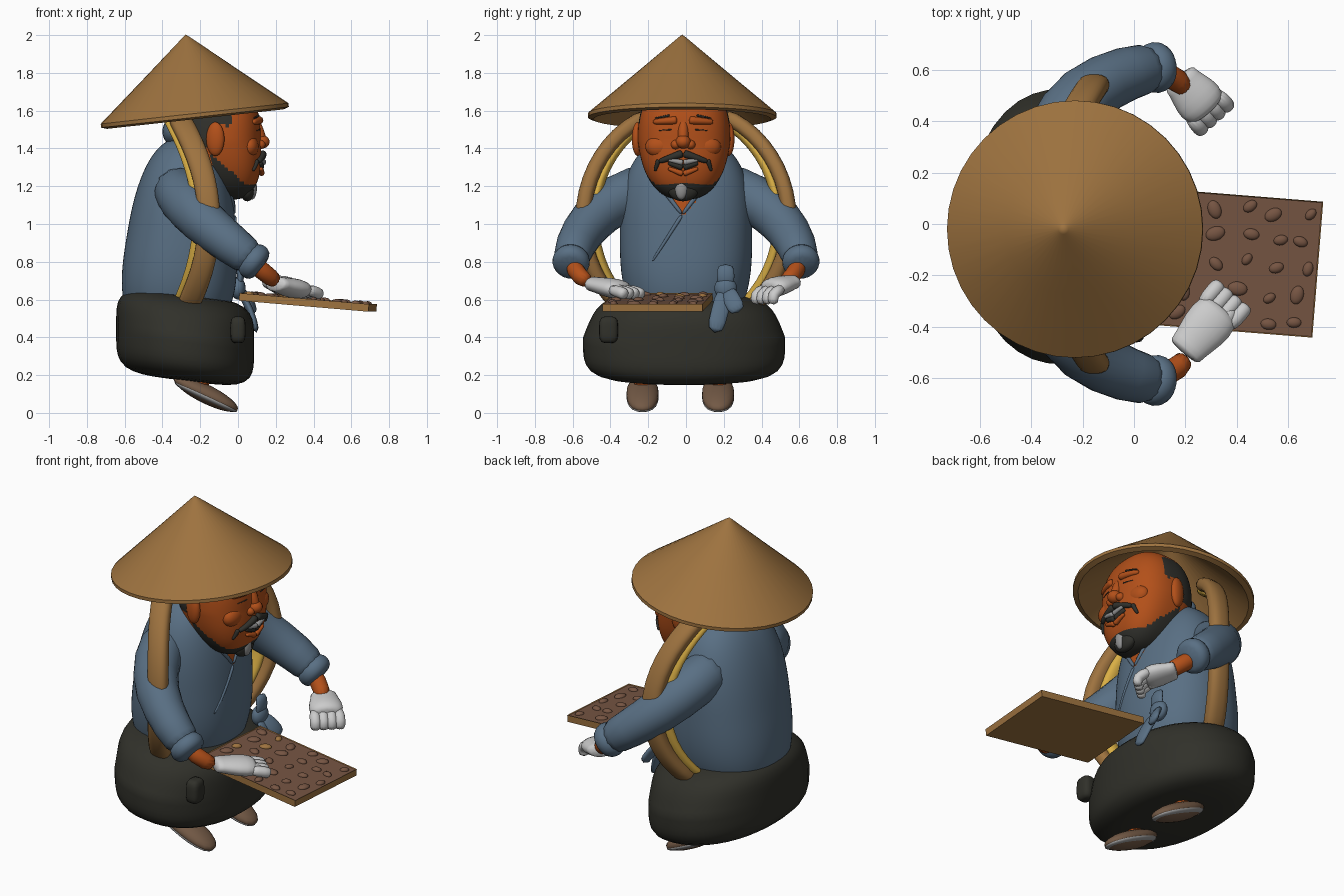
import bpy, bmesh, math, random
from math import cos, sin, pi
from mathutils import Vector, Matrix
from mathutils.bvhtree import BVHTree

random.seed(4)
if "Cube" in bpy.data.objects:
    bpy.data.objects.remove(bpy.data.objects["Cube"])
forward, up = Vector((1, 0, 0)), Vector((0, 0, 1))


def colour(name, red, green, blue):
    material = bpy.data.materials.new(name)
    material.use_nodes = True
    material.diffuse_color = (red, green, blue, 1)
    shader = material.node_tree.nodes["Principled BSDF"]
    shader.inputs["Base Color"].default_value = material.diffuse_color
    shader.inputs["Roughness"].default_value = 0.8
    return material


straw = colour("straw brown", 0.34, 0.17, 0.05)
skin = colour("tanned skin", 0.45, 0.08, 0.01)
cloth = colour("blue cloth", 0.1, 0.16, 0.23)
dark = colour("dark trousers", 0.03, 0.03, 0.023)
white = colour("glove white", 0.6, 0.6, 0.6)
yellow = colour("yellow rope", 0.7, 0.43, 0.06)
soil = colour("tray brown", 0.18, 0.09, 0.055)
leather = colour("shoe leather", 0.17, 0.1, 0.06)
grey = colour("pale grey", 0.3, 0.3, 0.3)
hair = colour("black hair", 0.03, 0.03, 0.025)


def finish(name, bm, *materials):
    bmesh.ops.recalc_face_normals(bm, faces=bm.faces)
    mesh = bpy.data.meshes.new(name)
    bm.to_mesh(mesh)
    bm.free()
    mesh.shade_smooth()
    for material in materials:
        mesh.materials.append(material)
    part = bpy.data.objects.new(name, mesh)
    bpy.context.collection.objects.link(part)
    return part


def body(name, material, centre, size, plan=2, rise=2, shape=None, detail=1, turn=0):
    """Sphere squared off in plan and in height, then reshaped in unit space."""
    bm = bmesh.new()
    bmesh.ops.create_uvsphere(bm, u_segments=20 * detail, v_segments=14 * detail, radius=1)
    for vert in bm.verts:
        x, y, z = (abs(c) for c in vert.co)
        vert.co /= ((x ** plan + y ** plan) ** (rise / plan) + z ** rise) ** (1 / rise)
        if shape:
            vert.co = shape(*vert.co)
    bm.transform(Matrix.Translation(centre) @ Matrix.Rotation(turn, 4, "Z") @ Matrix.Diagonal((*size, 1)))
    return finish(name, bm, material)


def tube(name, material, path, radii, flat=1, ref=up, sides=12, power=2):
    """Rings along a path; flat scales the radius across the ref direction."""
    bm, rings = bmesh.new(), []
    path = [Vector(point) for point in path]
    for i, point in enumerate(path):
        along = (path[min(i + 1, len(path) - 1)] - path[max(i - 1, 0)]).normalized()
        side = (ref - along * ref.dot(along)).normalized()
        across = along.cross(side) * flat
        radius = radii[i] if isinstance(radii, list) else radii
        ring = []
        for k in range(sides):
            c, s = cos(2 * pi * k / sides), sin(2 * pi * k / sides)
            stretch = radius / (abs(c) ** power + abs(s) ** power) ** (1 / power)
            ring.append(bm.verts.new(point + (side * c + across * s) * stretch))
        rings.append(ring)
    for low, high in zip(rings, rings[1:]):
        for k in range(sides):
            bm.faces.new((low[k], low[k - 1], high[k - 1], high[k]))
    bm.faces.new(rings[0])
    bm.faces.new(rings[-1])
    part = finish(name, bm, material)
    smooth = part.modifiers.new("Smooth", "SUBSURF")
    smooth.levels = smooth.render_levels = 1
    return part


def stroke(name, material, target, start, end, radius, lift=0):
    """Tapering tube laid on the front of a part between two (y, z) points."""
    tree = BVHTree.FromObject(target, bpy.context.evaluated_depsgraph_get())
    path, radii = [], []
    for i in range(6):
        y, z = Vector(start).lerp(Vector(end), i / 5)
        path.append(tree.ray_cast(Vector((2, y, z)), -forward)[0] + forward * lift)
        radii.append(radius * (1 - i / 12))
    return tube(name, material, path, radii, sides=8)


def paint(part, material, rule):
    part.data.materials.append(material)
    for face in part.data.polygons:
        face.material_index = int(rule(*face.center))


# Conical hat, a thin lathed shell tilted towards the back
radius, height = 0.5, 0.42
profile = [(0, height), (0.02, height - 0.015), (radius / 2, height / 2), (radius, 0), (radius, -0.02),
           (radius - 0.03, -0.03), (0.02, height - 0.07), (0, height - 0.06)]
bm = bmesh.new()
verts = [bm.verts.new((r, 0, h)) for r, h in profile]
edges = [bm.edges.new(pair) for pair in zip(verts, verts[1:])]
bmesh.ops.spin(bm, geom=verts + edges, cent=(0, 0, 0), axis=up, angle=2 * pi, steps=40)
bmesh.ops.remove_doubles(bm, verts=bm.verts, dist=0.001)
bm.transform(Matrix.Translation((-0.23, -0.02, 1.585)) @ Matrix.Rotation(-0.11, 4, "Y"))
hat = finish("straw_hat", bm, straw)

# Jacket with an open neck and crossed lapels
jacket = body("jacket", cloth, (-0.3, 0, 0.93), (0.29, 0.35, 0.53), 2.3, 2.7, detail=4,
              shape=lambda x, y, z: (x * (1 - z / 5) + z / 10, y, z))
paint(jacket, skin, lambda x, y, z: x > -0.2 and abs(y) < 0.15 and z > 1.05 + abs(y + 0.02) * 1.2)
tube("neck", skin, [(-0.2, 0, 1), (-0.16, 0, 1.2), (-0.14, 0, 1.4)], 0.13, ref=forward)
stroke("left_lapel", cloth, jacket, (0.17, 1.3), (-0.02, 1.05), 0.018)
stroke("crossed_lapel", cloth, jacket, (-0.02, 1.05), (-0.18, 0.8), 0.012)
stroke("right_lapel", cloth, jacket, (-0.21, 1.3), (-0.02, 1.05), 0.018)
knot = Vector((0, 0.21, 0.66))
body("sash_knot", cloth, knot, (0.04, 0.06, 0.06))
for tip in ((0.1, 0.15, 0.42), (0.09, 0.28, 0.53), (0, 0.21, 0.79)):
    middle = knot.lerp(Vector(tip), 0.5) + forward * 0.02
    tube("sash_tail", cloth, [knot, middle, tip], 0.02, flat=2.4, ref=forward)

# Wide trousers, lower at the knees and drawn in at the waist
body("trousers", dark, (-0.28, -0.01, 0.4), (0.365, 0.535, 0.23), 2.2, 4.5, detail=2,
     shape=lambda x, y, z: (x, y * (1 - max(z, 0) / 6), z - x / 5))
body("trouser_flap", dark, (0.0, -0.41, 0.44), (0.04, 0.05, 0.07), 4, 4)

# Feet, arms and carrying straps on both sides
for s, side in ((1, "left_"), (-1, "right_")):
    y = s * 0.2 - 0.03
    body(side + "shoe", leather, (-0.17, y, 0.1), (0.17, 0.085, 0.055), 2.4,
         shape=lambda x, y, z: (x, y, z - x * 1.4))
    body(side + "sole", grey, (-0.17, y, 0.085), (0.165, 0.085, 0.03), 2.4,
         shape=lambda x, y, z: (x, y, z - x * 2.5))
    tube(side + "ankle", skin, [(-0.2, y, 0.1), (-0.2, y, 0.3)], 0.06, ref=forward)
    elbow, cuff, wrist = (-0.02, s * 0.595, 0.88), (0.1, s * 0.61, 0.79), (0.21, s * 0.51, 0.69)
    tube(side + "sleeve", cloth, [(-0.34, s * 0.15, 1.22), (-0.3, s * 0.36, 1.14), (-0.2, s * 0.51, 1.02),
                                  elbow, cuff], [0.14, 0.14, 0.13, 0.11, 0.1])
    rim = Vector(cuff)
    slope = (rim - Vector(elbow)) / 4
    tube(side + "cuff", cloth, [rim - slope * 2, rim - slope, rim, rim + slope], [0.08, 0.105, 0.105, 0.08])
    tube(side + "forearm", skin, [elbow, (0.14, s * 0.6, 0.74), wrist], 0.05)
    arc = []
    for i in range(10):
        angle = -0.95 + i * 0.24
        arc.append(Vector((-0.15 - sin(angle) ** 2 / 5, s * 0.55 * cos(angle), 1.02 + 0.6 * sin(angle))))
    inward = Vector((-0.04, -s * 0.055, 0))
    tube(side + "strap", straw, arc, 0.06, flat=0.7, ref=forward, power=4)
    tube(side + "strap_rope", yellow, [point + inward for point in arc], 0.05, flat=0.6, ref=forward)


def glove(side, wrist, knuckles, curl):
    wrist, knuckles = Vector(wrist), Vector(knuckles)
    reach = (knuckles - wrist).normalized()
    across = up.cross(reach).normalized()
    tube(side + "palm", white, [wrist - reach * 0.03, wrist, wrist.lerp(knuckles, 0.5), knuckles, knuckles + reach * 0.02],
         [0.045, 0.04, 0.055, 0.055, 0.03], flat=1.8)
    for k in range(4):
        base = knuckles + across * (k - 1.5) * 0.045
        bend = base + reach * 0.06 - up * curl / 3
        tip = bend + reach * (0.04 - curl) - up * curl
        tube(side + "finger", white, [base - reach * 0.03, bend, tip], 0.032, ref=across)
    thumb = wrist.lerp(knuckles, 0.4) - across.project(forward).normalized() * 0.05
    tube(side + "thumb", white, [thumb, thumb + reach * 0.07, thumb + reach * 0.13 - up * 0.02], 0.035, ref=across)


# Right glove spread on the tray, left glove closed loosely
glove("right_", (0.21, -0.48, 0.68), (0.33, -0.34, 0.65), 0.01)
glove("left_", (0.19, 0.55, 0.69), (0.28, 0.45, 0.66), 0.06)

# Head with hair and a jaw beard
head = body("head", skin, (-0.1, -0.01, 1.44), (0.22, 0.245, 0.31), 2.5, 2.6, detail=4,
            shape=lambda x, y, z: (x * (1 + min(z, 0) / 5) - min(z, 0) * 0.3, y * (1 + min(z, 0) / 6), z))
paint(head, hair, lambda x, y, z: (x > -0.14 and z < 1.21 + max(0, 0.04 - x) * 0.9)
      or (x < -0.15 and z > 1.4) or (z > 1.52 and abs(y) > 0.18 and x < -0.04))
middle = -0.015
for s in (1, -1):
    def mark(name, material, near, far, radius, lift=0):
        ends = [(middle + s * y, z) for y, z in (near, far)]
        stroke(name, material, head, *ends, radius, lift)

    body("ear", skin, (-0.12, middle + s * 0.24, 1.45), (0.05, 0.03, 0.09), turn=s * 0.3)
    body("cheek", skin, (0.06, middle + s * 0.12, 1.41), (0.05, 0.08, 0.06))
    body("nostril", skin, (0.115, middle + s * 0.04, 1.42), (0.03, 0.025, 0.025))
    mark("brow_ridge", skin, (0.03, 1.55), (0.16, 1.54), 0.025)
    mark("eyebrow", hair, (0.07, 1.575), (0.15, 1.56), 0.007, 0.003)
    mark("closed_eye", hair, (0.06, 1.5), (0.13, 1.495), 0.004)
    mark("moustache", hair, (0, 1.375), (0.13, 1.33), 0.024, 0.008)
    mark("moustache_end", hair, (0.13, 1.34), (0.15, 1.28), 0.015, 0.004)
    mark("open_mouth", hair, (0, 1.3), (0.08, 1.325), 0.022)
    mark("teeth", grey, (0, 1.325), (0.08, 1.34), 0.017, 0.013)
    mark("lower_lip", skin, (0, 1.265), (0.08, 1.295), 0.018, 0.01)
tube("nose_bridge", skin, [(0.08, middle, 1.56), (0.11, middle, 1.49), (0.13, middle, 1.43)], 0.03)
body("nose_tip", skin, (0.125, middle, 1.435), (0.042, 0.04, 0.036))
body("chin_beard", hair, (0.05, middle, 1.18), (0.04, 0.08, 0.06))
body("grey_beard", grey, (0.075, middle - 0.01, 1.19), (0.025, 0.035, 0.06))
body("head_cloth", cloth, (-0.33, middle, 1.49), (0.07, 0.13, 0.08))

# Tray with a sunken top and scattered lumps
length, width, thickness = 0.69, 0.53, 0.04
place = Matrix.Translation((0.37, -0.15, 0.585)) @ Matrix.Rotation(-0.08, 4, "Z") @ Matrix.Rotation(0.085, 4, "Y")
bm = bmesh.new()
bmesh.ops.create_cube(bm, size=1, matrix=Matrix.Diagonal((length, width, thickness, 1)))
top = max(bm.faces, key=lambda face: face.calc_center_median().z)
bmesh.ops.inset_individual(bm, faces=[top], thickness=0.006, depth=-0.004)
top.material_index = 1
bm.transform(place)
tray = finish("tray", bm, straw, soil)
for column in range(6):
    for row in range(5):
        u = (column - 2.5) * length / 6 + random.uniform(-0.02, 0.02)
        v = (row - 2) * width / 5 + random.uniform(-0.02, 0.02)
        size = random.uniform(0.025, 0.04)
        material = straw if u < -0.1 and random.random() < 0.5 else soil
        body("tray_lump", material, place @ Vector((u, v, 0.016)), (size, size * 0.7, 0.016), turn=random.uniform(0, pi))

# Keep the hard edges of the hat and tray
bpy.ops.object.select_all(action="DESELECT")
for part in (hat, tray):
    part.select_set(True)
bpy.context.view_layer.objects.active = tray
bpy.ops.object.shade_smooth_by_angle(angle=0.7)
